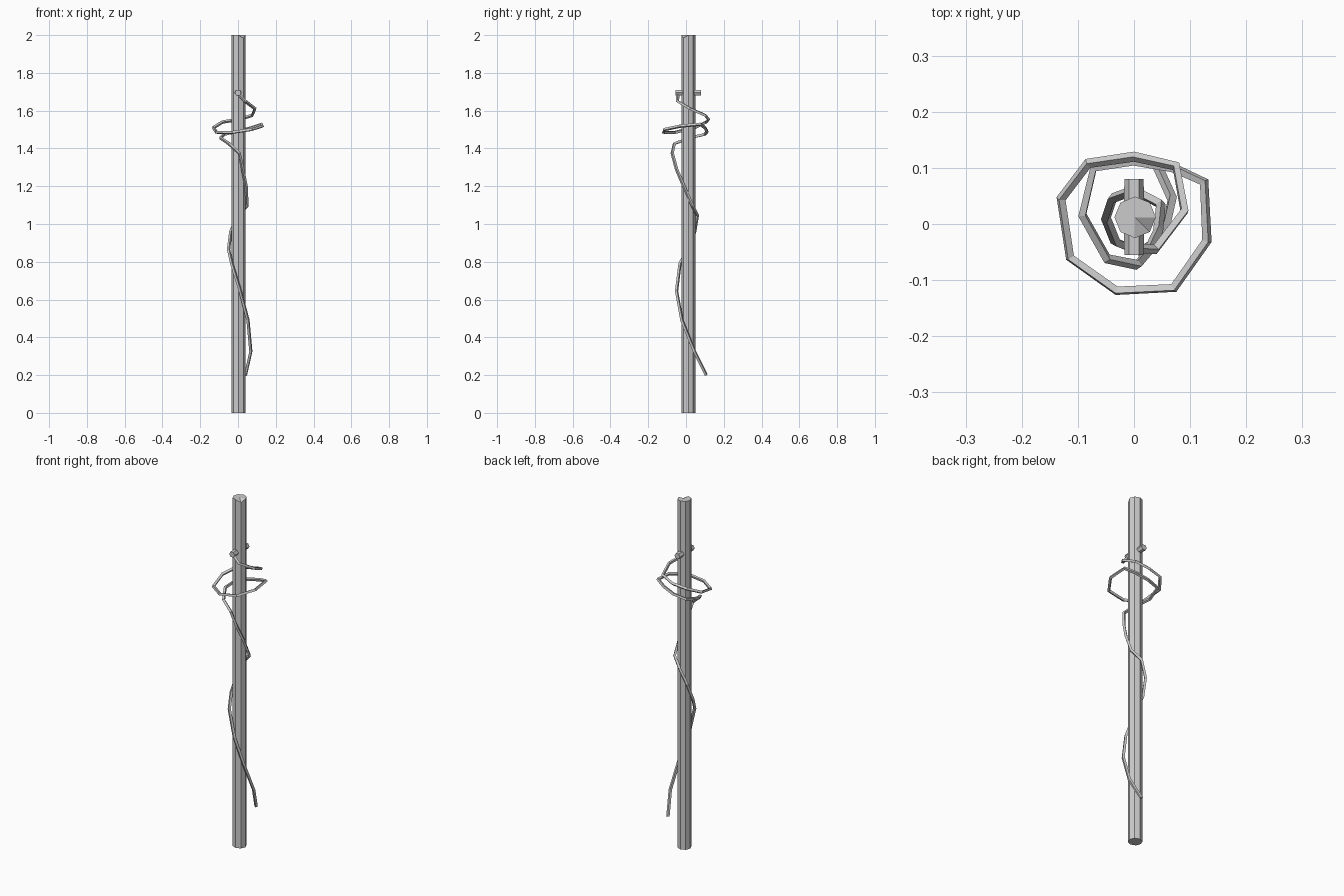
import bpy, bmesh, math
from mathutils import Vector

if "Cube" in bpy.data.objects:
    bpy.data.objects.remove(bpy.data.objects["Cube"])

C = Vector((0.002, 0.012, 0))


def finish(bm, name):
    bmesh.ops.recalc_face_normals(bm, faces=bm.faces)
    me = bpy.data.meshes.new(name)
    bm.to_mesh(me)
    bm.free()
    ob = bpy.data.objects.new(name, me)
    bpy.context.collection.objects.link(ob)
    return ob


def rod(bm, rings, sides, phase, along_y=False):
    """Loft rings of (position, radius), capped with triangle fans."""
    loops = []
    for p, r in rings:
        loop = []
        for i in range(sides):
            a = phase + 2 * math.pi * i / sides
            u, v = r * math.cos(a), r * math.sin(a)
            off = Vector((u, 0, v)) if along_y else Vector((u, v, 0))
            loop.append(bm.verts.new(Vector(p) + off))
        loops.append(loop)
    for a, b in zip(loops, loops[1:]):
        for i in range(sides):
            j = (i + 1) % sides
            bm.faces.new((a[i], a[j], b[j], b[i]))
    for loop, (p, r) in ((loops[0], rings[0]), (loops[-1], rings[-1])):
        c = bm.verts.new(Vector(p))
        for i in range(sides):
            bm.faces.new((loop[i], loop[(i + 1) % sides], c))
    return loops


# Octagonal pole with a chipped top corner
bm = bmesh.new()
top = rod(bm, [(C, 0.037), (C + Vector((0, 0, 2)), 0.037)], 8, 0)[-1]
top[7].co.z -= 0.015
finish(bm, "pole")

# Hexagonal cross peg through the pole
bm = bmesh.new()
rod(bm, [((0, -0.055, 1.695), 0.017), ((0, 0.012, 1.695), 0.019),
         ((0, 0.08, 1.695), 0.017)], 6, 0, True)
finish(bm, "cross_peg")

# Rope winding up the pole, looping loosely, then tied to the peg
path = [
    (0.040, 0.107, 0.20), (0.068, 0.045, 0.325), (0.053, -0.022, 0.49),
    (0.012, -0.050, 0.645), (-0.033, -0.032, 0.79), (-0.050, 0.010, 0.866),
    (-0.038, 0.046, 0.96), (0.000, 0.060, 1.045), (0.048, 0.035, 1.095),
    (0.043, -0.012, 1.20), (0.025, -0.050, 1.29), (0.006, -0.073, 1.375),
    (-0.048, -0.062, 1.425), (-0.092, 0.016, 1.455), (-0.072, 0.100, 1.475),
    (0.000, 0.112, 1.49), (0.070, 0.100, 1.51), (0.125, 0.075, 1.528),
    (0.130, -0.030, 1.518), (0.071, -0.114, 1.50), (-0.031, -0.119, 1.485),
    (-0.114, -0.060, 1.485), (-0.130, 0.045, 1.51), (-0.082, 0.108, 1.54),
    (0.000, 0.120, 1.553), (0.075, 0.103, 1.575), (0.090, 0.023, 1.61),
    (0.038, -0.045, 1.65), (0.000, -0.043, 1.69),
]
cu = bpy.data.curves.new("rope", 'CURVE')
cu.dimensions = '3D'
cu.bevel_depth = 0.009
cu.bevel_resolution = 0
cu.use_fill_caps = True
sp = cu.splines.new('POLY')
sp.points.add(len(path) - 1)
for pt, co in zip(sp.points, path):
    pt.co = (*co, 1)
sp.use_smooth = False
bpy.context.collection.objects.link(bpy.data.objects.new("rope", cu))
